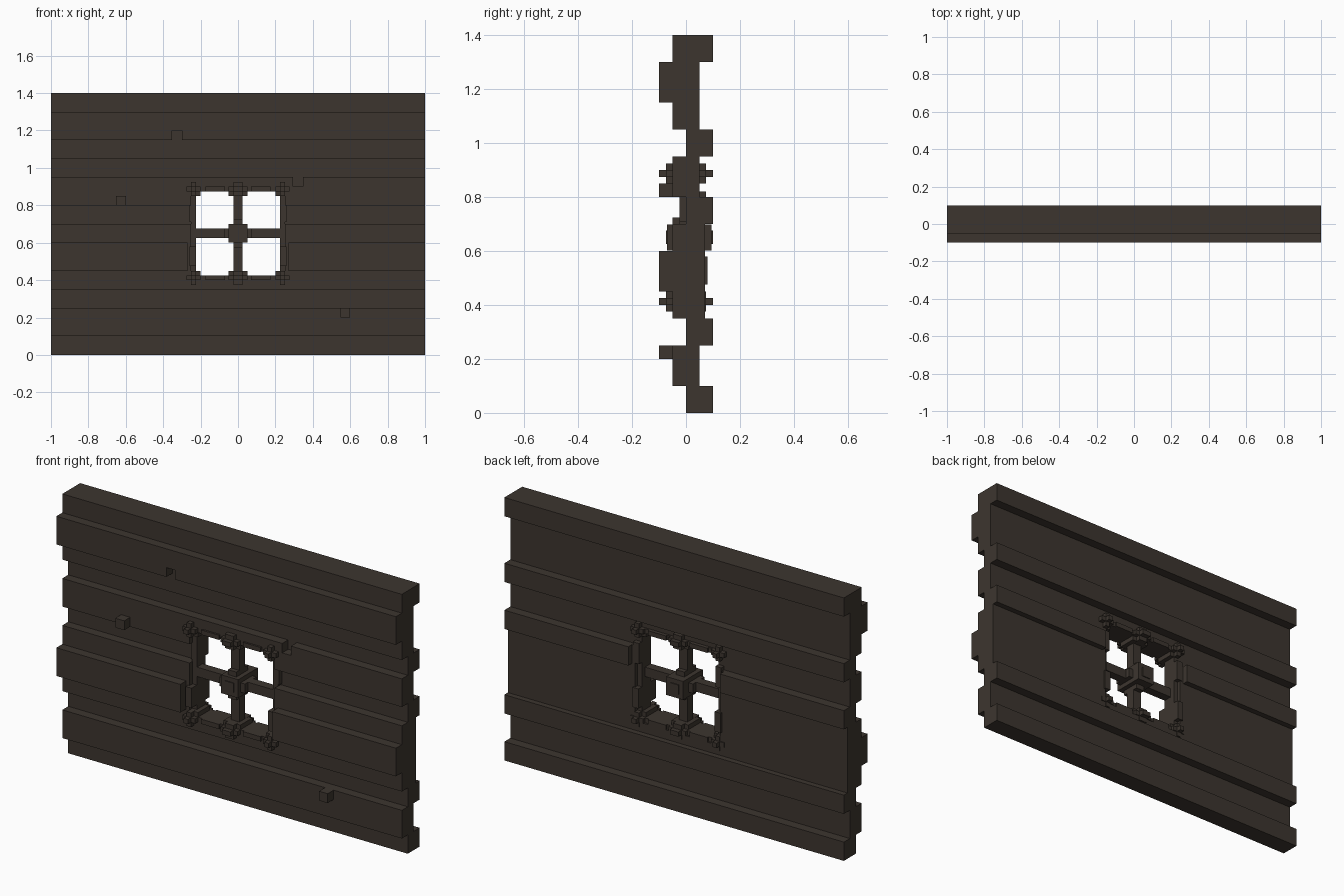
import bpy, bmesh

if "Cube" in bpy.data.objects:
    bpy.data.objects.remove(bpy.data.objects["Cube"])

mat = bpy.data.materials.new("dark_brown_wood")
mat.diffuse_color = (0.046, 0.036, 0.028, 1)
mat.use_nodes = True
mat.node_tree.nodes["Principled BSDF"].inputs["Base Color"].default_value = mat.diffuse_color


def finish(name, bm):
    bmesh.ops.recalc_face_normals(bm, faces=bm.faces)
    me = bpy.data.meshes.new(name)
    bm.to_mesh(me)
    bm.free()
    me.materials.append(mat)
    ob = bpy.data.objects.new(name, me)
    bpy.context.collection.objects.link(ob)
    return ob


def boxes(name, specs):
    """Each spec is (x0, x1, y0, y1, z0, z1)."""
    bm = bmesh.new()
    for x0, x1, y0, y1, z0, z1 in specs:
        vs = bmesh.ops.create_cube(bm, size=1)["verts"]
        for v in vs:
            v.co = (x1 if v.co.x > 0 else x0,
                    y1 if v.co.y > 0 else y0,
                    z1 if v.co.z > 0 else z0)
    return finish(name, bm)


# Stepped plank wall: profile in y/z, extruded along x
front = [(0, 0, .1), (-.05, .1, .25), (0, .25, .35), (-.05, .35, .45),
         (-.1, .45, .6), (-.05, .6, .7), (0, .7, .8), (-.05, .8, .95),
         (0, .95, 1.05), (-.05, 1.05, 1.15), (-.1, 1.15, 1.3), (-.05, 1.3, 1.4)]
back = [(.1, 0, .1), (.05, .1, .25), (.1, .25, .35), (.07, .35, .7),
        (.1, .7, .8), (.05, .8, .95), (.1, .95, 1.05), (.05, 1.05, 1.3), (.1, 1.3, 1.4)]
outline = [p for y, a, b in front for p in ((y, a), (y, b))]
outline += [p for y, a, b in reversed(back) for p in ((y, b), (y, a))]
bm = bmesh.new()
face = bm.faces.new([bm.verts.new((-1, y, z)) for y, z in outline])
ext = bmesh.ops.extrude_face_region(bm, geom=[face], use_keep_orig=True)
for v in ext["geom"]:
    if isinstance(v, bmesh.types.BMVert):
        v.co.x = 1
wall = finish("plank_wall", bm)

# Window opening, chipped notches and slots beside the window
cuts = [("window_opening", (-.25, .25, -.2, .2, .4, .9)),
        ("upper_chip", (-.352, -.3, -.2, -.05, 1.14, 1.2)),
        ("middle_chip", (.295, .347, -.2, 0, .9, .96))]
for s, side in ((-1, "left"), (1, "right")):
    x0, x1 = sorted((s * .24, s * .27))
    cuts.append((side + "_front_slot", (x0, x1, -.2, -.05, .449, .601)))
    cuts.append((side + "_back_slot", (x0, x1, .07, .2, .699, .801)))
for name, spec in cuts:
    cutter = boxes(name + "_cutter", [spec])
    cutter.hide_render = True
    cutter.hide_set(True)
    mod = wall.modifiers.new(name, "BOOLEAN")
    mod.operation = "DIFFERENCE"
    mod.solver = "EXACT"
    mod.object = cutter

# Raised splinter blocks
boxes("left_splinter", [(-.653, -.6, -.1, -.04, .8, .85)])
boxes("right_splinter", [(.548, .598, -.1, -.04, .2, .25)])

# Window frame and crossbars
frame = []
for s in (-1, 1):
    x0, x1 = sorted((s * .225, s * .252))
    frame.append((x0, x1, -.025, .05, .4, .9))
    x0, x1 = sorted((s * .225, s * .26))
    frame += [(x0, x1, -.07, .08, .475, .58), (x0, x1, -.025, .075, .71, .82)]
for z in (.4, .875):
    frame.append((-.25, .25, -.05, .06, z, z + .025))
    for s in (-1, 1):
        x0, x1 = sorted((s * .07, s * .175))
        frame.append((x0, x1, -.06, .07, z, z + .025))
boxes("window_frame", frame)
boxes("window_crossbars", [(-.025, .025, -.025, .025, .4, .9),
                           (-.24, .24, -.024, .024, .625, .675)])


def stud(name, x, z, steps):
    """Stepped knob; each step is (half width, half height, y0, y1)."""
    boxes(name, [(x - w, x + w, a, b, z - h, z + h) for w, h, a, b in steps])


# Stepped studs at the corners, rail middles and crossing
for z, row in ((.4125, "bottom"), (.8875, "top")):
    for x, side in ((-.2375, "left"), (.2375, "right")):
        stud(f"{row}_{side}_stud", x, z, [(.0125, .0125, -.1, .1),
                                          (.0125, .0375, -.075, .075),
                                          (.0375, .0125, -.075, .075),
                                          (.0370, .0370, -.05, .05)])
    stud(f"{row}_middle_stud", 0, z, [(.025, .0125, -.1, .1),
                                      (.025, .0375, -.075, .075),
                                      (.05, .0125, -.075, .075),
                                      (.0495, .0370, -.05, .05)])
stud("crossing_stud", 0, .65, [(.025, .025, -.075, .1), (.05, .049, -.07, .095),
                               (.025, .075, -.05, .05), (.075, .025, -.05, .05)])
